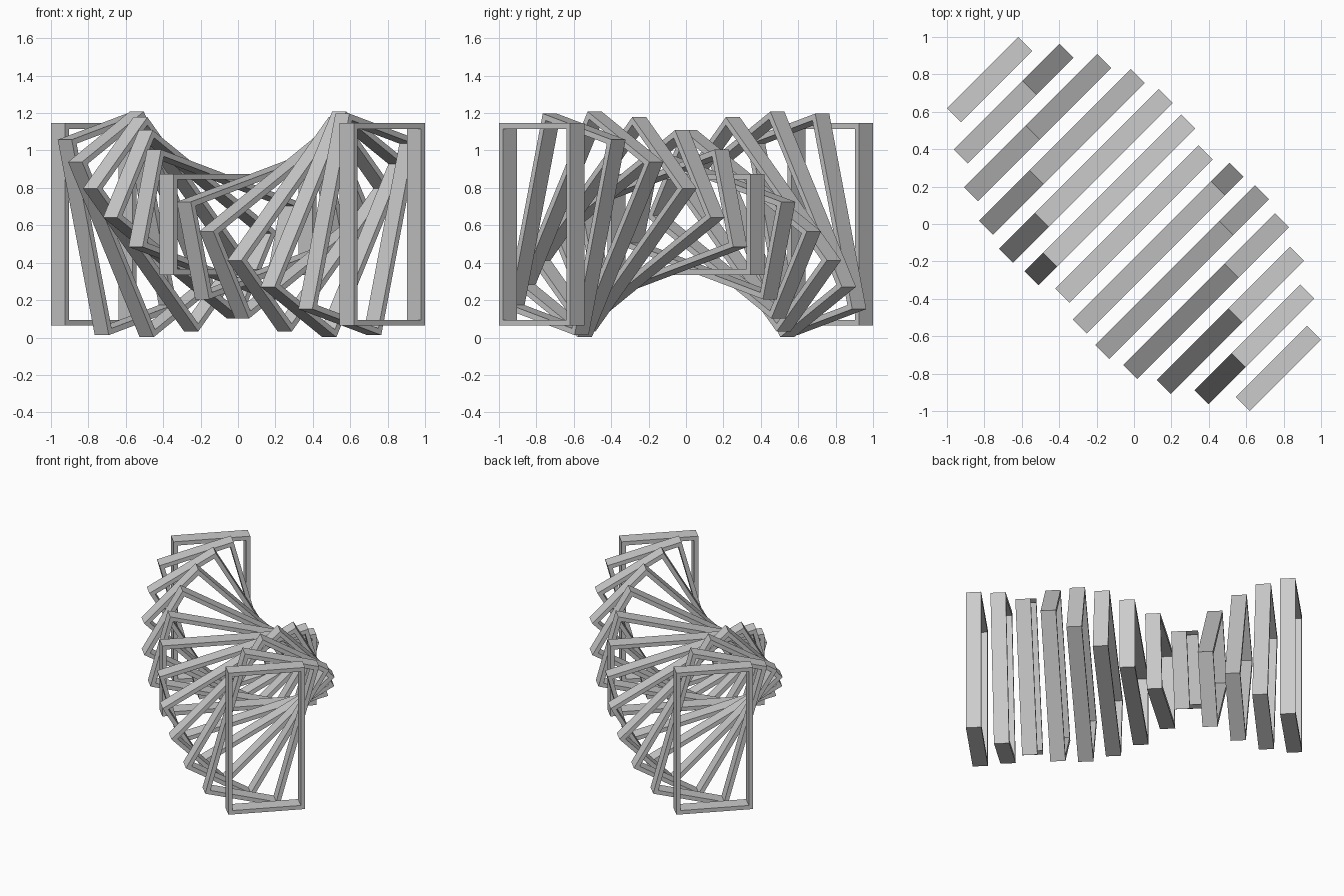
import bpy
import bmesh
from math import radians, sqrt
from mathutils import Matrix

cube = bpy.data.objects.get("Cube")
if cube:
    bpy.data.objects.remove(cube, do_unlink=True)

COUNT = 13
WIDTH, DEPTH, HEIGHT = 0.539, 0.106, 1.082
BAR = 0.03
CENTRE_Z = 0.605
HALF_RUN = 0.772 * sqrt(2)

# Light grey paint
grey = bpy.data.materials.new("light_grey")
grey.use_nodes = True
colour = (0.6, 0.6, 0.6, 1)
grey.diffuse_color = colour
grey.node_tree.nodes["Principled BSDF"].inputs["Base Color"].default_value = colour


def rectangle(bm, w, h, y):
    """Four corner vertices of an upright rectangle."""
    return [bm.verts.new((sx * w / 2, y, sz * h / 2))
            for sx, sz in ((-1, -1), (1, -1), (1, 1), (-1, 1))]


# Open rectangular frame: outer and inner loops joined front to back
bm = bmesh.new()
loops = [rectangle(bm, WIDTH, HEIGHT, -DEPTH / 2),
         rectangle(bm, WIDTH, HEIGHT, DEPTH / 2),
         rectangle(bm, WIDTH - 2 * BAR, HEIGHT - 2 * BAR, DEPTH / 2),
         rectangle(bm, WIDTH - 2 * BAR, HEIGHT - 2 * BAR, -DEPTH / 2)]
for k, loop in enumerate(loops):
    following = loops[(k + 1) % len(loops)]
    for i in range(4):
        j = (i + 1) % 4
        bm.faces.new((loop[i], loop[j], following[j], following[i]))
bmesh.ops.recalc_face_normals(bm, faces=bm.faces)
mesh = bpy.data.meshes.new("frame")
bm.to_mesh(mesh)
bm.free()
mesh.materials.append(grey)

# Row of frames along the diagonal, making a half turn from end to end
for i in range(COUNT):
    t = i / (COUNT - 1)
    frame = bpy.data.objects.new(f"frame_{i + 1}", mesh)
    bpy.context.collection.objects.link(frame)
    frame.matrix_world = (Matrix.Rotation(radians(45), 4, "Z")
                          @ Matrix.Translation((0, HALF_RUN * (1 - 2 * t), CENTRE_Z))
                          @ Matrix.Rotation(radians(-180 * t), 4, "Y"))
